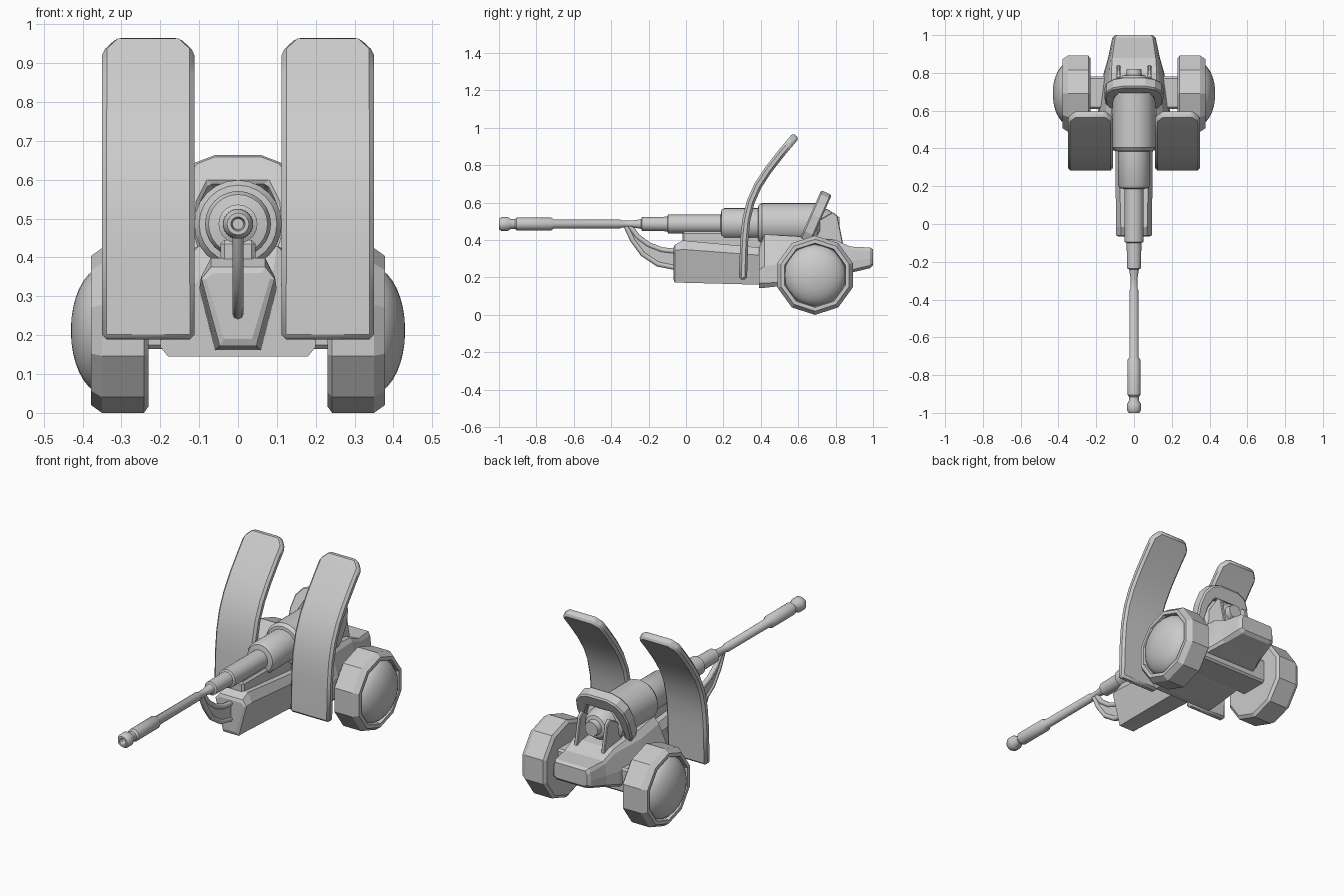
import bpy, bmesh
from math import sin, cos, pi
from mathutils import Vector

if "Cube" in bpy.data.objects:
    bpy.data.objects.remove(bpy.data.objects["Cube"])


def loft(name, rings, bevel=0, mirror=False, smooth=None):
    """Skin closed rings of equal length and cap both ends."""
    bm = bmesh.new()
    vs = [[bm.verts.new(p) for p in r] for r in rings]
    n = len(vs[0])
    for a, b in zip(vs, vs[1:]):
        for i in range(n):
            j = (i + 1) % n
            bm.faces.new((a[i], a[j], b[j], b[i]))
    bm.faces.new(vs[0][::-1])
    bm.faces.new(vs[-1])
    bmesh.ops.recalc_face_normals(bm, faces=bm.faces)
    me = bpy.data.meshes.new(name)
    bm.to_mesh(me)
    bm.free()
    ob = bpy.data.objects.new(name, me)
    bpy.context.collection.objects.link(ob)
    if smooth:
        bpy.ops.object.select_all(action='DESELECT')
        ob.select_set(True)
        bpy.context.view_layer.objects.active = ob
        bpy.ops.object.shade_smooth_by_angle(angle=smooth)
    if bevel:
        m = ob.modifiers.new("bevel", 'BEVEL')
        m.width, m.segments, m.limit_method = bevel, 1, 'ANGLE'
    if mirror:
        ob.modifiers.new("mirror", 'MIRROR')
    return ob


def lathe_y(name, prof, n, z, **kw):
    return loft(name, [[(r * sin(2 * pi * i / n), y, z + r * cos(2 * pi * i / n))
                        for i in range(n)] for y, r in prof], **kw)


def lathe_x(name, prof, n, y, z, **kw):
    return loft(name, [[(x, y + r * sin(2 * pi * i / n), z + r * cos(2 * pi * i / n))
                        for i in range(n)] for x, r in prof], **kw)


def hull(name, sections, **kw):
    """Symmetric body from (y, half profile) sections."""
    return loft(name, [[(x, y, z) for x, z in half] + [(-x, y, z) for x, z in half[::-1]]
                       for y, half in sections], **kw)


def box(name, x, y0, y1, z0, z1, bevel=0.01):
    return hull(name, [(y, [(x, z0), (x, z1)]) for y in (y0, y1)], bevel=bevel)


def slab(name, x0, x1, yz, **kw):
    return loft(name, [[(x, y, z) for y, z in yz] for x in (x0, x1)], **kw)


# Stepped gun barrel with muzzle bulb and breech
lathe_y("barrel", [
    (-.96, .014), (-1, .018), (-1, .028), (-.985, .038), (-.955, .038), (-.935, .026),
    (-.915, .026), (-.905, .034), (-.72, .034), (-.705, .024), (-.35, .023), (-.34, .018),
    (-.29, .018), (-.24, .026), (-.235, .037), (-.1, .039), (-.095, .05), (.185, .05),
    (.19, .076), (.205, .085), (.385, .085), (.387, .10), (.405, .113), (.70, .113),
    (.715, .10), (.72, .085), (.76, .078), (.785, .06), (.79, .042), (.82, .038)],
    24, .486, smooth=.6)

# Tilted arch collar round the breech
outer = [(.11, -.12), (.15, -.04), (.157, .06), (.145, .13), (.11, .175), (.06, .196)]
inner = [(.075, .115), (.10, .06), (.105, -.03), (.08, -.12)]
outline = outer + [(-x, v) for x, v in outer[::-1]] + [(-x, v) for x, v in inner[::-1]] + inner
up, nrm = Vector((0, .40, .915)), Vector((0, .915, -.40))
loft("breech_collar", [[Vector((x, .644, .487)) + up * v + nrm * d for x, v in outline]
                       for d in (0, .062)], bevel=.008)

# Breech support fins
slab("breech_fin", .072, .092, [(.68, .38), (.84, .38), (.81, .53), (.785, .55), (.70, .50)],
     mirror=True, bevel=.004)

# Carriage body, tapering to the tail
hull("carriage_body", [
    (.39, [(.18, .145), (.2, .17), (.195, .24), (.11, .33), (.09, .36)]),
    (.42, [(.18, .145), (.2, .17), (.195, .26), (.13, .40), (.10, .43)]),
    (.60, [(.18, .165), (.19, .18), (.185, .28), (.15, .39), (.12, .42)]),
    (.80, [(.15, .205), (.16, .22), (.155, .29), (.13, .38), (.12, .40)]),
    (.88, [(.12, .225), (.137, .24), (.135, .29), (.125, .35), (.115, .365)]),
    (.985, [(.09, .25), (.115, .265), (.115, .3), (.11, .34), (.10, .36)]),
    (1.0, [(.08, .265), (.10, .275), (.10, .3), (.10, .33), (.09, .35)])])
box("axle", .25, .61, .78, .165, .30)

# Wedge-shaped front beam and the cradle under the barrel
hull("front_beam", [
    (-.067, [(.036, .19), (.082, .345), (.062, .36)]),
    (-.06, [(.047, .172), (.094, .345), (.07, .375)]),
    (-.015, [(.047, .172), (.095, .35), (.07, .398)]),
    (.45, [(.06, .16), (.1, .315), (.08, .355)])])
box("cradle", .045, -.02, .45, .33, .445)

# Curved brace between beam and barrel: two tubes with a web
arc_low = [(-.32, .475), (-.285, .40), (-.23, .325), (-.15, .272), (-.04, .25)]
arc_high = [(-.30, .475), (-.26, .42), (-.20, .375), (-.13, .348), (-.04, .338)]
for name, arc in (("lower_brace_tube", arc_low), ("upper_brace_tube", arc_high)):
    cu = bpy.data.curves.new(name, 'CURVE')
    cu.dimensions = '3D'
    cu.bevel_depth, cu.bevel_resolution, cu.use_fill_caps = .014, 2, True
    sp = cu.splines.new('POLY')
    sp.points.add(len(arc) - 1)
    for p, (y, z) in zip(sp.points, arc):
        p.co = (0, y, z, 1)
    bpy.context.collection.objects.link(bpy.data.objects.new(name, cu))
slab("brace_web", -.006, .006, arc_low + arc_high[::-1])

# Curved shield plates with clipped top corners
path = [Vector(p) for p in ((.283, .19), (.29, .40), (.301, .51), (.325, .61),
                            (.365, .70), (.42, .785), (.49, .875), (.542, .937), (.572, .972))]
rings = []
for i, p in enumerate(path):
    t = (path[min(i + 1, len(path) - 1)] - path[max(i - 1, 0)]).normalized()
    q = p + Vector((t.y, -t.x)) * .043
    x0, x1 = (.15, .312) if i == len(path) - 1 else (.112, .35)
    rings.append([(x0, *p), (x1, *p), (x1, *q), (x0, *q)])
loft("shield_plate", rings, bevel=.012, mirror=True, smooth=.5)

# Ten-sided wheels with domed hubs
WY, WZ = .69, .212
lathe_x("wheel", [(.23, .195), (.242, .212), (.35, .212), (.378, .192), (.378, .172), (.35, .165)],
        10, WY, WZ, mirror=True)
lathe_x("hub_dome", [(.34 + .09 * sin(a * pi / 18), .165 * cos(a * pi / 18) + .001)
                     for a in range(10)], 24, WY, WZ, mirror=True, smooth=.6)
